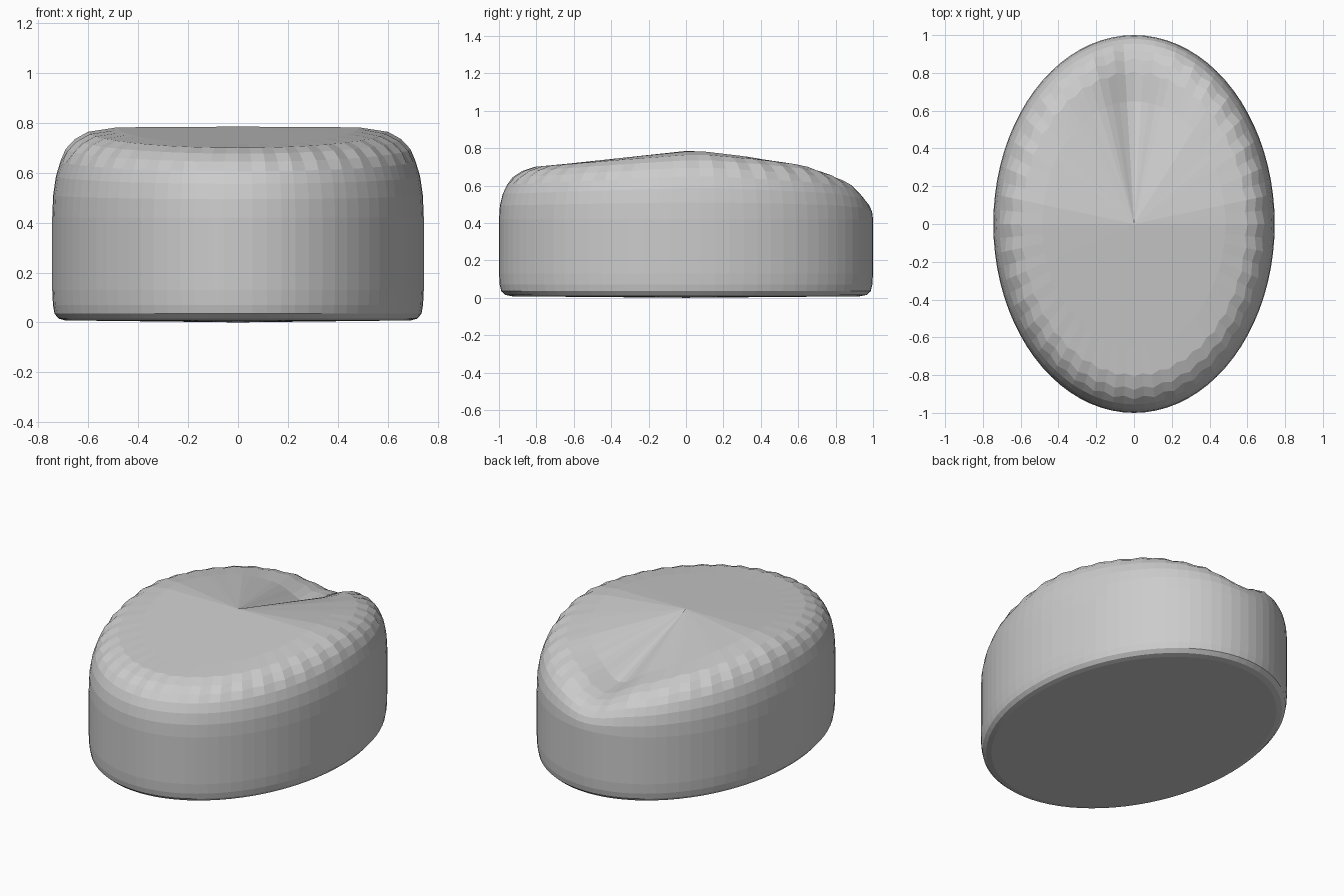
import bpy, bmesh, math

if "Cube" in bpy.data.objects:
    bpy.data.objects.remove(bpy.data.objects["Cube"])

SEG = 80
RX, RY = 0.745, 1.0
SIDE_TOP = 0.42
APEX = 0.785

# underside and wall: (radius fraction, height)
WALL = [(0.93, 0.008), (0.965, 0.015), (0.988, 0.035), (0.996, 0.07),
        (1.0, 0.13), (1.0, SIDE_TOP)]
# rounded shoulder: (radius fraction, share of the rise from wall to crest)
SHOULDER = [(0.995, 0.25), (0.98, 0.46), (0.955, 0.63), (0.92, 0.76),
            (0.87, 0.87), (0.80, 0.95), (0.65, 1.0)]
# crest height along the length: (y, height)
CREST = [(-1, 0.715), (-0.5, 0.75), (0, 0.782), (0.15, 0.782), (0.5, 0.755),
         (0.77, 0.725), (0.9, 0.69), (1, 0.68)]


def crest_height(t):
    s = math.sin(t)
    h = CREST[-1][1]
    for (a, ha), (b, hb) in zip(CREST, CREST[1:]):
        if a <= s <= b:
            h = ha + (hb - ha) * (s - a) / (b - a)
            break
    # notch scooped out of the back
    d = math.atan2(math.cos(t), s)
    return h - 0.10 * math.exp(-(d / math.radians(15)) ** 2)


bm = bmesh.new()
angles = [2 * math.pi * i / SEG for i in range(SEG)]


def ring(radius, height):
    return [bm.verts.new((RX * radius(i) * math.cos(t), RY * radius(i) * math.sin(t),
                          height(t))) for i, t in enumerate(angles)]


rings = [ring(lambda i, r=r: r, lambda t, z=z: z) for r, z in WALL]
for k, (r, f) in enumerate(SHOULDER):
    # slight fluting on the upper shoulder
    amp = 0.008 if 3 <= k <= 5 else 0.0
    rings.append(ring(lambda i, r=r, a=amp: r + a * (-1) ** i,
                      lambda t, f=f: SIDE_TOP + f * (crest_height(t) - SIDE_TOP)))

for lo, hi in zip(rings, rings[1:]):
    for i in range(SEG):
        j = (i + 1) % SEG
        bm.faces.new((lo[i], lo[j], hi[j], hi[i]))

# fans closing the bottom and top
bottom = bm.verts.new((0, 0, 0))
top = bm.verts.new((0, 0, APEX))
for i in range(SEG):
    j = (i + 1) % SEG
    bm.faces.new((bottom, rings[0][j], rings[0][i]))
    bm.faces.new((top, rings[-1][i], rings[-1][j]))

bmesh.ops.recalc_face_normals(bm, faces=bm.faces)
mesh = bpy.data.meshes.new("oval_body")
bm.to_mesh(mesh)
bm.free()
body = bpy.data.objects.new("oval_body", mesh)
bpy.context.collection.objects.link(body)
